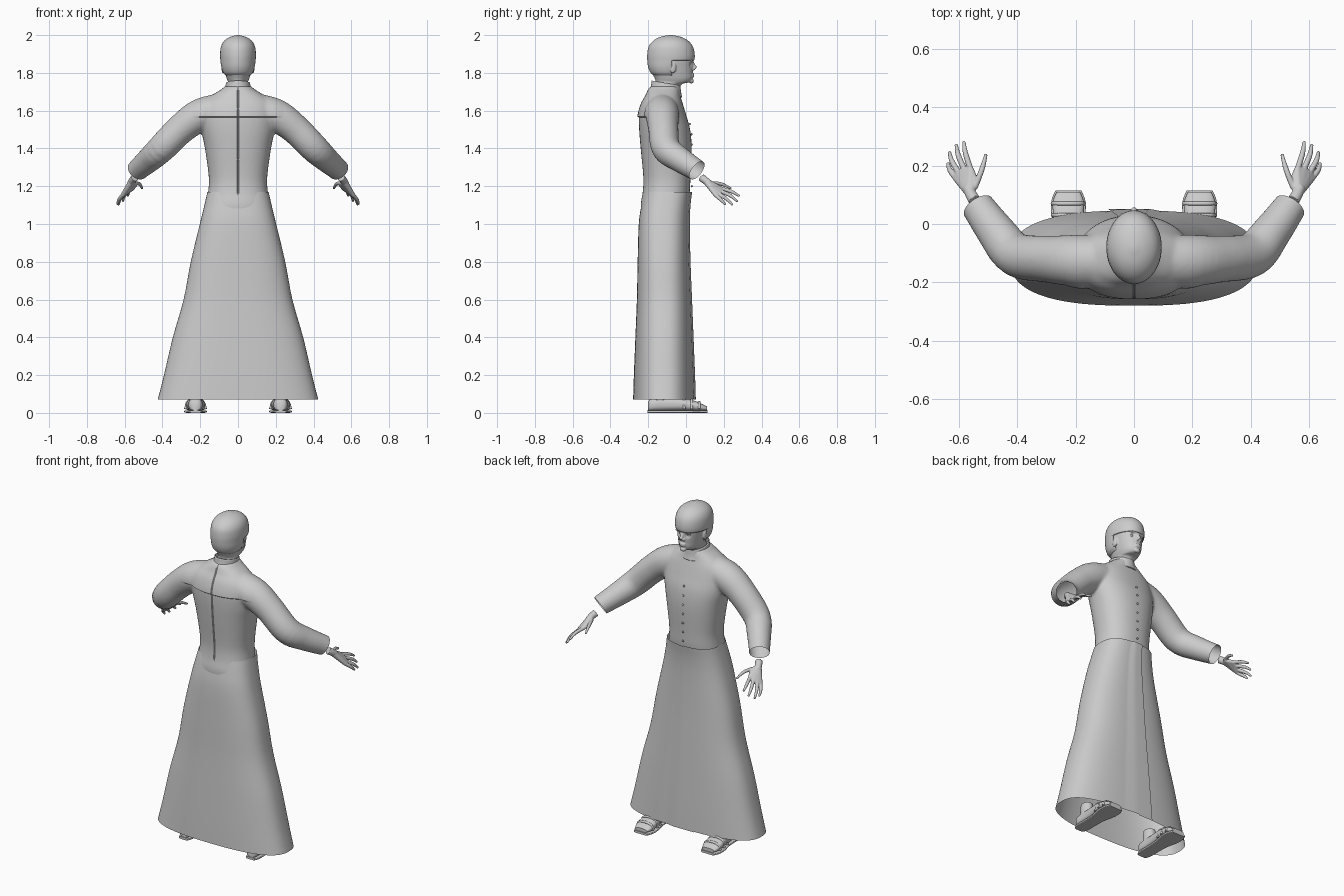
import bpy, bmesh, math
from mathutils import Vector, Matrix

if "Cube" in bpy.data.objects:
    bpy.data.objects.remove(bpy.data.objects["Cube"])

grey = bpy.data.materials.new("plain grey")
grey.use_nodes = True
grey.diffuse_color = (0.6, 0.6, 0.6, 1)
grey.node_tree.nodes["Principled BSDF"].inputs["Base Color"].default_value = (0.6, 0.6, 0.6, 1)


def finish(name, bm, angle=50):
    bmesh.ops.recalc_face_normals(bm, faces=bm.faces)
    mesh = bpy.data.meshes.new(name)
    bm.to_mesh(mesh)
    mesh.materials.append(grey)
    ob = bpy.data.objects.new(name, mesh)
    bpy.context.collection.objects.link(ob)
    bpy.ops.object.select_all(action="DESELECT")
    ob.select_set(True)
    bpy.context.view_layer.objects.active = ob
    bpy.ops.object.shade_smooth_by_angle(angle=math.radians(angle))
    return ob


def spline(rows, steps):
    """Smooth interpolation through rows of numbers."""
    rows = [Vector(r) for r in rows]
    out = []
    for i in range(len(rows) - 1):
        a, b = rows[max(i - 1, 0)], rows[i]
        c, d = rows[i + 1], rows[min(i + 2, len(rows) - 1)]
        for k in range(steps):
            t = k / steps
            out.append(b + (c - a) * t / 2 + (a * 2 - b * 5 + c * 4 - d) * t * t / 2
                       + (b * 3 - a - c * 3 + d) * t ** 3 / 2)
    return out + [rows[-1]]


def skin(bm, rings, closed=True, cap=True):
    loops = [[bm.verts.new(p) for p in ring] for ring in rings]
    n = len(loops[0])
    for lo, hi in zip(loops, loops[1:]):
        for i in range(n if closed else n - 1):
            j = (i + 1) % n
            bm.faces.new((lo[i], lo[j], hi[j], hi[i]))
    if cap:
        bm.faces.new(loops[0])
        bm.faces.new(loops[-1])


def loft(bm, rows, power=2.0, seg=48, steps=4, cap=True, axis="z", x0=0, tilt=0, overlap=0):
    """Rows are (position, half width, low side, high side) of rounded sections."""
    rings = []
    for pos, rx, lo, hi in spline(rows, steps):
        ring = []
        for i in range(seg + (3 if overlap else 0)):
            a = math.pi / 2 + 2 * math.pi * i / seg
            c, s = math.cos(a), math.sin(a)
            x = x0 + rx * math.copysign(abs(c) ** (2 / power), c)
            v = (lo + hi) / 2 + (hi - lo) / 2 * math.copysign(abs(s) ** (2 / power), s)
            v += overlap if i >= seg - 1 else 0
            ring.append((x, v, pos + tilt * (v + 0.1)) if axis == "z" else (x, pos, v))
        rings.append(ring)
    skin(bm, rings, not overlap, cap)


def tube(bm, rows, seg=24, steps=5):
    """Rows are (x, y, z, radius) along a path."""
    pts = spline(rows, steps)
    rings = []
    for i, p in enumerate(pts):
        d = (pts[min(i + 1, len(pts) - 1)] - pts[max(i - 1, 0)]).to_3d().normalized()
        u = d.cross(Vector((0.3, -0.6, 0.74))).normalized()
        w = d.cross(u)
        rings.append([p.to_3d() + (u * math.cos(t) + w * math.sin(t)) * p[3]
                      for t in (2 * math.pi * k / seg for k in range(seg))])
    skin(bm, rings)


def ball(bm, centre, size):
    m = Matrix.Translation(centre) @ Matrix.Diagonal((*size, 1))
    return bmesh.ops.create_uvsphere(bm, u_segments=16, v_segments=10, radius=1, matrix=m)["verts"]


def fuse(bm, voxel, smooth):
    """Merge overlapping closed pieces into one smooth skin."""
    ob = finish("fuse_helper", bm)
    mod = ob.modifiers.new("Remesh", "REMESH")
    mod.mode, mod.voxel_size = "VOXEL", voxel
    mod = ob.modifiers.new("Smooth", "SMOOTH")
    mod.iterations = smooth
    mesh = bpy.data.meshes.new_from_object(ob.evaluated_get(bpy.context.evaluated_depsgraph_get()))
    bpy.data.objects.remove(ob)
    out = bmesh.new()
    out.from_mesh(mesh)
    return out


def cut(bm, co, no, clear=False):
    bmesh.ops.bisect_plane(bm, geom=bm.verts[:] + bm.edges[:] + bm.faces[:],
                           plane_co=co, plane_no=no, clear_outer=clear)


# Bodice and sleeves, with open cuffs
bm = bmesh.new()
loft(bm, [(1.03, .175, -.235, -.01), (1.1, .168, -.24, .008), (1.17, .158, -.229, .02),
          (1.25, .155, -.226, .024), (1.4, .175, -.24, .03), (1.5, .195, -.248, .022),
          (1.58, .2, -.248, .0), (1.64, .185, -.235, -.018), (1.68, .14, -.215, -.03),
          (1.715, .085, -.2, -.035), (1.73, .07, -.185, -.04)], 2.3)
for s in (1, -1):
    tube(bm, [(s * .08, -.125, 1.61, .085), (s * .2, -.125, 1.575, .088), (s * .3, -.12, 1.505, .08),
              (s * .405, -.105, 1.4, .076), (s * .47, -.03, 1.34, .067),
              (s * .535, .06, 1.283, .057), (s * .57, .11, 1.25, .054)])
bm = fuse(bm, .009, 6)
for s in (1, -1):
    cut(bm, (s * .533, .058, 1.283), (s * .47, .7, -.53), True)
# Back yoke fold and centre back seam
for z in (1.563, 1.569):
    cut(bm, (0, 0, z), (0, 0, 1))
for x in (-.004, 0, .004):
    cut(bm, (x, 0, 0), (1, 0, 0))
for v in bm.verts:
    if v.co.y < -.13 and abs(v.co.x) < .24:
        if 1.5685 < v.co.z < 1.68:
            v.co.y -= .009 * (1.68 - v.co.z) / .11 * min(1, (.24 - abs(v.co.x)) / .05)
        if abs(v.co.x) < .001 and v.co.z > 1.15:
            v.co.y += .004
finish("bodice_and_sleeves", bm, 40)

# Long open skirt with an overlapping front edge
bm = bmesh.new()
loft(bm, [(.07, .425, -.28, .046), (.2, .392, -.276, .042), (.4, .345, -.268, .034),
          (.6, .288, -.26, .026), (.8, .25, -.256, .018), (1, .202, -.25, .014),
          (1.1, .178, -.236, .018), (1.17, .162, -.222, .027)],
     2.6, seg=96, cap=False, overlap=.006)
finish("skirt", bm)

# Standing collar, higher at the back
bm = bmesh.new()
loft(bm, [(1.685, .085, -.2, -.02), (1.71, .07, -.187, -.026), (1.745, .064, -.182, -.03)],
     cap=False, tilt=-.17)
collar = finish("collar", bm)
collar.modifiers.new("Thickness", "SOLIDIFY").thickness = .006

# Buttons down the chest
bm = bmesh.new()
for i in range(7):
    z = 1.2 + i * .055
    ball(bm, (0, .031 - .0 if z < 1.46 else .031 - (z - 1.46) * .15, z), (.006, .005, .006))
finish("buttons", bm)

# Head: neck, skull, nose, lips, chin and ears
bm = bmesh.new()
loft(bm, [(1.66, .056, -.165, -.035), (1.735, .053, -.165, -.028), (1.75, .052, -.16, .018),
          (1.77, .06, -.165, .034), (1.8, .068, -.18, .036), (1.83, .074, -.19, .038),
          (1.87, .08, -.195, .039), (1.92, .082, -.193, .034), (1.96, .066, -.17, .006),
          (1.985, .03, -.12, -.045)], 2.1)
tube(bm, [(0, .03, 1.862, .008), (0, .041, 1.84, .009), (0, .05, 1.824, .011)], 12)
ball(bm, (0, .028, 1.757), (.02, .014, .013))
for z in (1.782, 1.792):
    ball(bm, (0, .036, z), (.02, .008, .006))
for s in (1, -1):
    ball(bm, (s * .01, .04, 1.82), (.008, .01, .007))
    ball(bm, (s * .079, -.07, 1.828), (.009, .018, .03))
    ball(bm, (s * .03, .03, 1.864), (.022, .01, .006))
bm = fuse(bm, .004, 3)
for v in bm.verts:
    for s in (1, -1):
        r = (v.co - Vector((s * .031, .03, 1.847))).length
        if v.co.y > 0:
            v.co.y -= .011 * math.exp(-(r / .013) ** 2)
finish("head", bm)
bm = bmesh.new()
for s in (1, -1):
    ball(bm, (s * .031, .012, 1.847), (.013, .012, .009))
finish("eyes", bm)

# Close fitting hair cap, cut away around the face
bm = bmesh.new()
loft(bm, [(1.785, .064, -.168, -.02), (1.8, .078, -.187, 0), (1.83, .088, -.2, .02),
          (1.865, .093, -.205, .043), (1.9, .095, -.205, .046), (1.94, .09, -.197, .036),
          (1.97, .073, -.173, .012), (1.99, .043, -.138, -.025), (2, .008, -.092, -.072)])
cut(bm, (0, 0, 1.866), (0, 0, 1))
cut(bm, (0, -.075, 0), (0, 1, .25 * 0))
bmesh.ops.delete(bm, context="FACES", geom=[
    f for f in bm.faces if f.calc_center_median().z < 1.866 and f.calc_center_median().y > -.075])
hair = finish("hair", bm)
hair.modifiers.new("Thickness", "SOLIDIFY").thickness = .008

# Hands: hulled palm with four fingers and a thumb
fingers = [((.56, .187, 1.187), (.577, .24, 1.172), (.583, .279, 1.15)),
           ((.581, .185, 1.173), (.602, .235, 1.15), (.609, .269, 1.122)),
           ((.6, .174, 1.16), (.624, .215, 1.132), (.632, .244, 1.104)),
           ((.611, .158, 1.152), (.631, .185, 1.128), (.637, .206, 1.106))]
thumb = ((.546, .125, 1.217), (.522, .185, 1.212), (.508, .235, 1.19))
for side, s in (("left", 1), ("right", -1)):
    bm = bmesh.new()
    flip = lambda p: Vector((s * p[0], p[1], p[2]))
    palm = []
    for base in [f[0] for f in fingers] + [(.545, .15, 1.205)]:
        palm += ball(bm, flip(base), (.011, .011, .011))
    palm += ball(bm, flip((.562, .108, 1.225)), (.018, .018, .018))
    hull = bmesh.ops.convex_hull(bm, input=palm)
    bmesh.ops.delete(bm, geom=list({g for g in hull["geom_interior"] + hull["geom_unused"]
                                    if isinstance(g, bmesh.types.BMVert)}), context="VERTS")
    tube(bm, [(s * .547, .082, 1.245, .021), (s * .558, .1, 1.232, .02), (s * .57, .125, 1.213, .018)], 16)
    for f in fingers + [thumb]:
        tube(bm, [(*flip(p), r) for p, r in zip(f, (.0105, .0095, .006))], 12)
        ball(bm, flip(f[2]), (.0065, .0065, .0065))
    finish(side + "_hand", fuse(bm, .003, 3))

    # Shoes with a flat sole, ankle and instep straps
    x = s * .225
    bm = bmesh.new()
    loft(bm, [(-.2, .022, .012, .06), (-.18, .036, .01, .075), (-.1, .038, .012, .08), (-.02, .046, .012, .078),
              (.04, .053, .01, .066), (.08, .052, .01, .05), (.11, .04, .012, .034)], 2.6, 32, axis="y", x0=x)
    loft(bm, [(.04, .034, -.18, -.09), (.09, .034, -.175, -.095), (.13, .032, -.17, -.1)], 2, 32, x0=x)
    finish(side + "_shoe", bm)
    bm = bmesh.new()
    loft(bm, [(-.203, .028, 0, .014), (-.17, .04, 0, .014), (-.05, .042, 0, .014), (.03, .058, 0, .014),
              (.08, .058, 0, .014), (.115, .044, 0, .014)], 5, 32, axis="y", x0=x)
    finish(side + "_sole", bm)
    bm = bmesh.new()
    for y, w, h in ((-.01, .045, .08), (.03, .053, .071), (.07, .054, .056)):
        tube(bm, [(x - w, y, .02, .007), (x - w * .75, y, h * .85, .007), (x, y, h, .007),
                  (x + w * .75, y, h * .85, .007), (x + w, y, .02, .007)], 10)
    finish(side + "_straps", bm)
